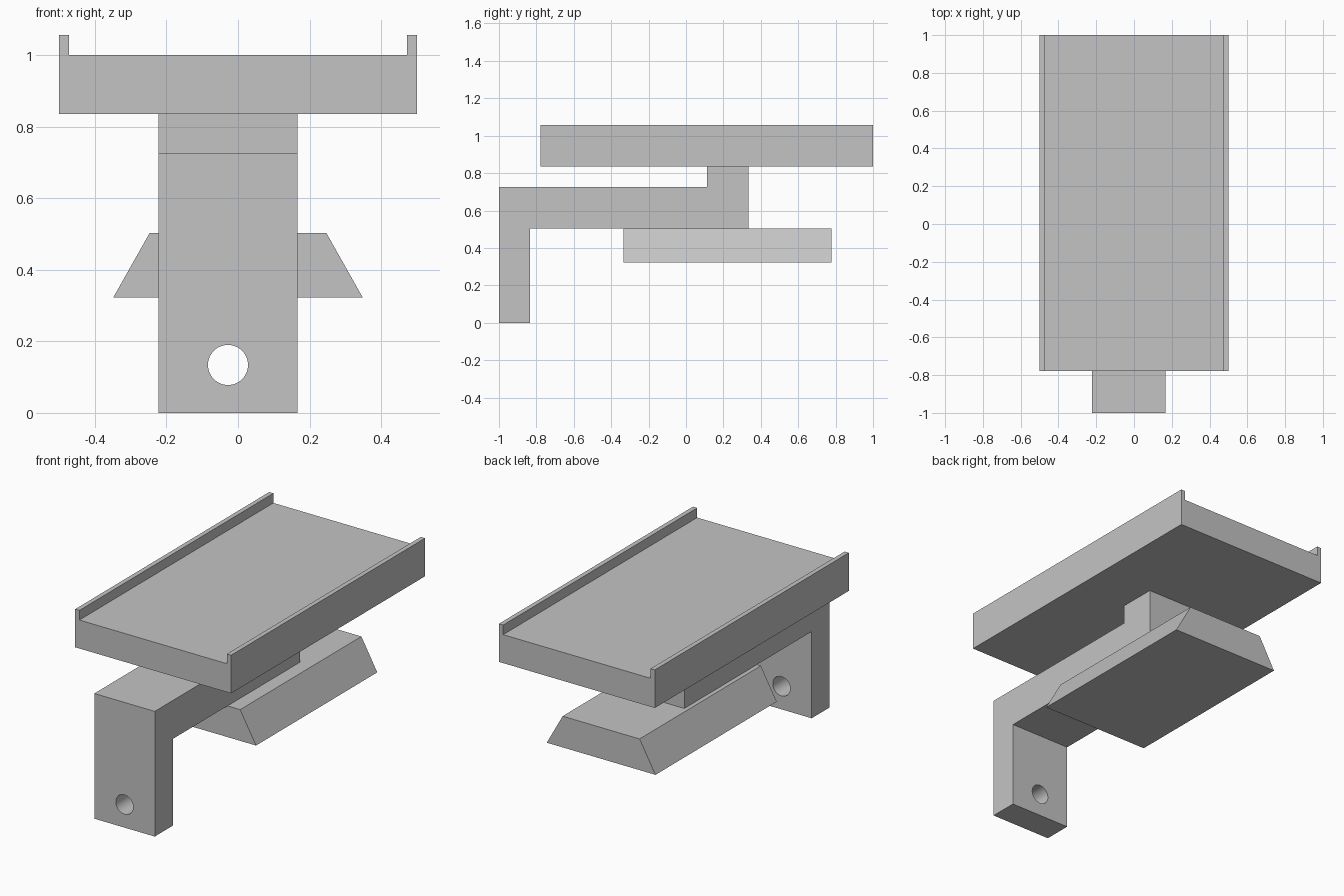
import bpy
import bmesh
import math
from mathutils import Vector

default = bpy.data.objects.get("Cube")
if default:
    bpy.data.objects.remove(default, do_unlink=True)

# Single grey finish
grey = bpy.data.materials.new("plain grey")
grey.use_nodes = True
COLOUR = (0.55, 0.55, 0.55, 1)
grey.diffuse_color = COLOUR
grey.node_tree.nodes["Principled BSDF"].inputs["Base Color"].default_value = COLOUR


def extrude_profile(name, profile, axis, start, end):
    """Extrude a closed outline along x (outline in y, z) or y (outline in x, z)."""
    def place(u, v):
        return (start, u, v) if axis == "x" else (u, start, v)

    offset = end - start
    shift = Vector((offset, 0, 0) if axis == "x" else (0, offset, 0))
    bm = bmesh.new()
    face = bm.faces.new([bm.verts.new(place(u, v)) for u, v in profile])
    result = bmesh.ops.extrude_face_region(bm, geom=[face])
    moved = [g for g in result["geom"] if isinstance(g, bmesh.types.BMVert)]
    bmesh.ops.translate(bm, verts=moved, vec=shift)
    bmesh.ops.recalc_face_normals(bm, faces=bm.faces)
    mesh = bpy.data.meshes.new(name)
    bm.to_mesh(mesh)
    bm.free()
    mesh.materials.append(grey)
    obj = bpy.data.objects.new(name, mesh)
    bpy.context.collection.objects.link(obj)
    return obj


def mirrored(half):
    """Complete a left half outline across x = 0."""
    return half + [(-x, z) for x, z in reversed(half)]


# Top tray with a thin lip along each long side
TRAY_BOTTOM = 0.835
extrude_profile("tray", mirrored([(0.5, TRAY_BOTTOM), (0.5, 1.056),
                                  (0.473, 1.056), (0.473, 1.0)]), "y", -0.778, 1.0)

# Dovetail rail under the arm
ARM_BOTTOM = 0.503
extrude_profile("dovetail_rail", mirrored([(0.349, 0.322), (0.247, ARM_BOTTOM)]),
                "y", -0.333, 0.778)

# Bent arm: front leg, horizontal bar and riser up to the tray
arm = extrude_profile("bent_arm", [
    (-1, 0), (-0.835, 0), (-0.835, ARM_BOTTOM), (0.333, ARM_BOTTOM),
    (0.333, TRAY_BOTTOM), (0.111, TRAY_BOTTOM), (0.111, 0.726), (-1, 0.726)],
    "x", -0.222, 0.166)

# Bolt hole through the front leg
bpy.ops.mesh.primitive_cylinder_add(vertices=48, radius=0.056, depth=0.4,
                                    location=(-0.028, -0.917, 0.134),
                                    rotation=(math.pi / 2, 0, 0))
cutter = bpy.context.object
cutter.name = "hole_cutter"
cutter.data.materials.append(grey)
cutter.hide_render = True
cut = arm.modifiers.new("bolt_hole", "BOOLEAN")
cut.operation = "DIFFERENCE"
cut.solver = "EXACT"
cut.object = cutter

bpy.ops.object.select_all(action="DESELECT")
arm.select_set(True)
bpy.context.view_layer.objects.active = arm
bpy.ops.object.modifier_apply(modifier=cut.name)
bpy.data.objects.remove(cutter, do_unlink=True)
bpy.ops.object.shade_smooth_by_angle(angle=math.radians(30))
